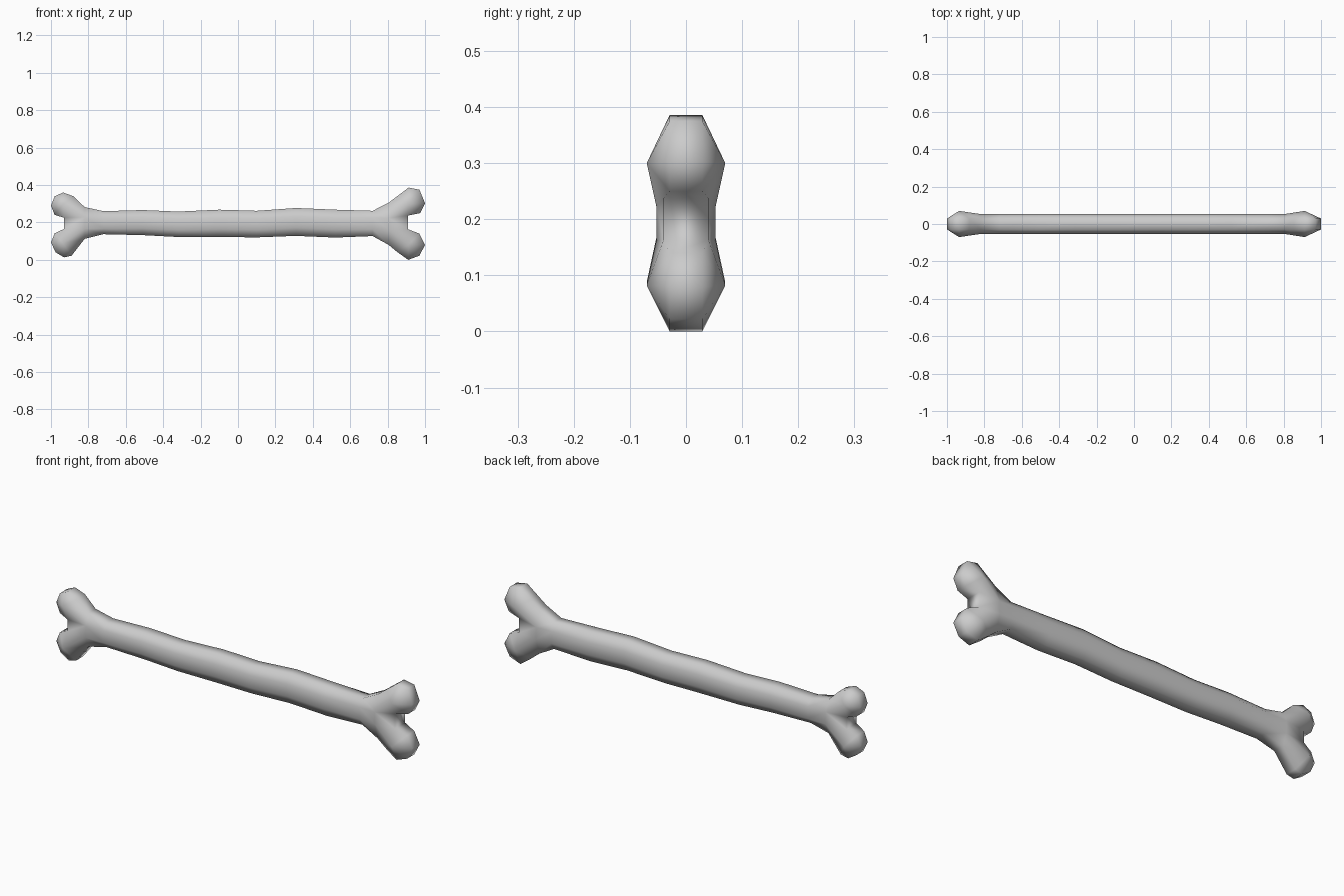
import bpy, bmesh

if "Cube" in bpy.data.objects:
    bpy.data.objects.remove(bpy.data.objects["Cube"])

RIM, SIDE, LOBE, CROTCH = 0.029, 0.053, 0.07, 0.04  # half widths in y

# shaft stations: x, top z, bottom z
shaft = [(-0.82, 0.282, 0.112), (-0.72, 0.26, 0.137), (-0.51, 0.266, 0.132),
         (-0.32, 0.258, 0.122), (-0.1, 0.268, 0.122), (0.1, 0.262, 0.12),
         (0.31, 0.277, 0.128), (0.52, 0.268, 0.119), (0.72, 0.262, 0.127),
         (0.805, 0.305, 0.08)]

# lobe outlines from the shaft round to the crotch, and lobe centres
left_up = [(-0.88, 0.34), (-0.935, 0.36), (-0.98, 0.34), (-1, 0.29), (-0.98, 0.24), (-0.93, 0.225)]
left_low = [(-0.89, 0.022), (-0.93, 0.013), (-0.975, 0.04), (-1, 0.093), (-0.98, 0.142), (-0.93, 0.165)]
right_up = [(0.855, 0.343), (0.912, 0.386), (0.97, 0.375), (1, 0.303), (0.975, 0.25), (0.91, 0.237)]
right_low = [(0.85, 0.043), (0.91, 0), (0.97, 0.022), (1, 0.08), (0.97, 0.14), (0.91, 0.163)]

bm = bmesh.new()
cache = {}


def v(x, y, z):
    key = (x, y, z)
    if key not in cache:
        cache[key] = bm.verts.new(key)
    return cache[key]


def rows(i, s):
    # half section of the shaft, top to bottom, on side s
    x, t, b = shaft[i]
    mid, h = 0.5 * (t + b), 0.031
    return [v(x, s * RIM, t), v(x, s * SIDE, mid + h), v(x, s * SIDE, mid - h), v(x, s * RIM, b)]


def rim(points, s):
    return [v(x, s * (CROTCH if i == len(points) - 1 else RIM), z) for i, (x, z) in enumerate(points)]


def bridge(a, b):
    for i in range(len(a) - 1):
        bm.faces.new((a[i], a[i + 1], b[i + 1], b[i]))


# shaft
for i in range(len(shaft) - 1):
    for s in (-1, 1):
        bridge(rows(i, s), rows(i + 1, s))
    for k in (0, 3):
        bridge([rows(i, -1)[k], rows(i, 1)[k]], [rows(i + 1, -1)[k], rows(i + 1, 1)[k]])

# forked ends: fans on each side, strips round each rim, wall in the crotch
ends = [(0, left_up, left_low, (-0.935, 0.30), (-0.935, 0.088)),
        (len(shaft) - 1, right_up, right_low, (0.912, 0.30), (0.912, 0.082))]
for i, up, low, cu, cl in ends:
    for s in (-1, 1):
        r = rows(i, s)
        for pts, c, outer, inner in ((up, cu, r[0], r[1]), (low, cl, r[3], r[2])):
            peak = v(c[0], s * LOBE, c[1])
            loop = [inner, outer] + rim(pts, s)
            for a, b in zip(loop, loop[1:] + loop[:1]):
                bm.faces.new((peak, a, b))
        bm.faces.new((r[1], r[2], rim(low, s)[-1], rim(up, s)[-1]))
    for pts, k in ((up, 0), (low, 3)):
        bridge([rows(i, -1)[k]] + rim(pts, -1), [rows(i, 1)[k]] + rim(pts, 1))
    bridge([rim(up, -1)[-1], rim(low, -1)[-1]], [rim(up, 1)[-1], rim(low, 1)[-1]])

bmesh.ops.recalc_face_normals(bm, faces=bm.faces[:])
for f in bm.faces:
    f.smooth = True
mesh = bpy.data.meshes.new("bone")
bm.to_mesh(mesh)
bm.free()
bone = bpy.data.objects.new("bone", mesh)
bpy.context.collection.objects.link(bone)
